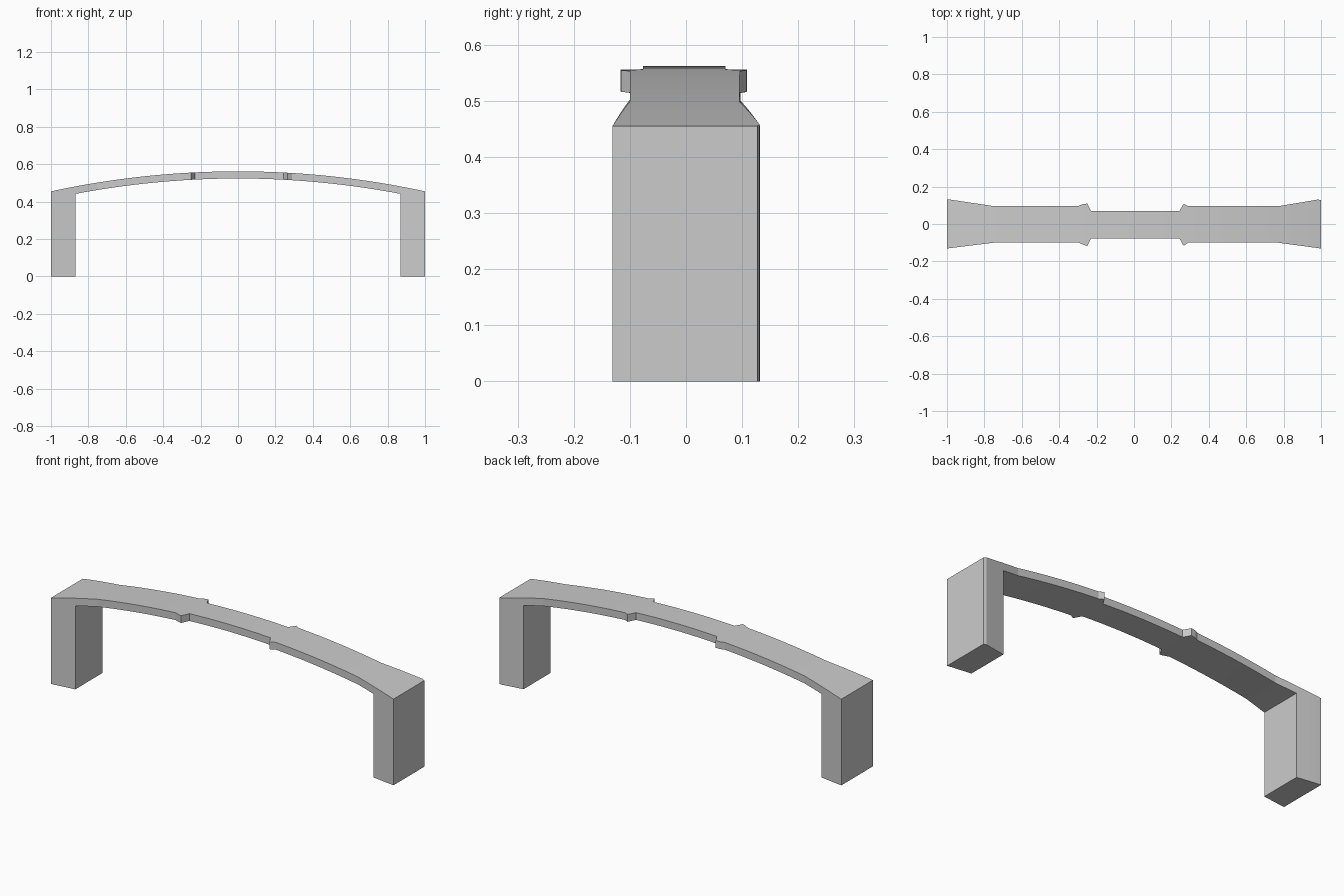
import bpy, bmesh, math

if "Cube" in bpy.data.objects:
    bpy.data.objects.remove(bpy.data.objects["Cube"])

# Plan outline: (x, half-width line) along the front and back edges
BACK = [(-1, .132), (-.98, .13), (-.76, .097), (-.295, .097), (-.275, .106),
        (-.25, .109), (-.23, .07), (.243, .07), (.265, .108), (.29, .096),
        (.77, .095), (.985, .131), (1, .127)]
FRONT = [(-1, -.131), (-.75, -.1), (-.295, -.1), (-.265, -.113), (-.25, -.117),
         (-.23, -.077), (.243, -.077), (.265, -.116), (.29, -.1), (.77, -.1),
         (1, -.131)]
LEG_X = .87


def edge_y(line, x):
    for (x0, y0), (x1, y1) in zip(line, line[1:]):
        if x <= x1:
            return y0 + (y1 - y0) * (x - x0) / (x1 - x0)
    return line[-1][1]


def top_z(x):
    r = 4.726
    return .562 - r + math.sqrt(r * r - x * x)


# Stations along the arch, keeping every outline corner
corners = {p[0] for p in BACK + FRONT} | {-LEG_X, LEG_X}
xs = sorted(corners | {x for x in (i / 16 for i in range(-15, 16))
                       if min(abs(x - c) for c in corners) > .012})

# Arched top, lofted through rectangular sections
bm = bmesh.new()
rings = []
for x in xs:
    yf, yb, z = edge_y(FRONT, x), edge_y(BACK, x), top_z(x)
    low = z - .038 - .002 * abs(x)
    rings.append([bm.verts.new(p) for p in
                  ((x, yf, low), (x, yb, low), (x, yb, z), (x, yf, z))])
leg_faces = []
for a, b in zip(rings, rings[1:]):
    for i in range(4):
        j = (i + 1) % 4
        f = bm.faces.new((a[i], a[j], b[j], b[i]))
        if i == 0 and abs(a[0].co.x + b[0].co.x) / 2 > LEG_X:
            leg_faces.append(f)
bm.faces.new(rings[0])
bm.faces.new(rings[-1][::-1])

# End legs, pulled straight down to the ground
ext = bmesh.ops.extrude_face_region(bm, geom=leg_faces)
for v in ext["geom"]:
    if isinstance(v, bmesh.types.BMVert):
        v.co.z = 0
bmesh.ops.delete(bm, geom=[f for f in leg_faces if f.is_valid], context='FACES_ONLY')
bmesh.ops.recalc_face_normals(bm, faces=bm.faces)

mesh = bpy.data.meshes.new("arched_bridge")
bm.to_mesh(mesh)
bm.free()
bridge = bpy.data.objects.new("arched_bridge", mesh)
bpy.context.collection.objects.link(bridge)
bpy.context.view_layer.objects.active = bridge
bridge.select_set(True)
bpy.ops.object.shade_smooth_by_angle(angle=math.radians(7))
